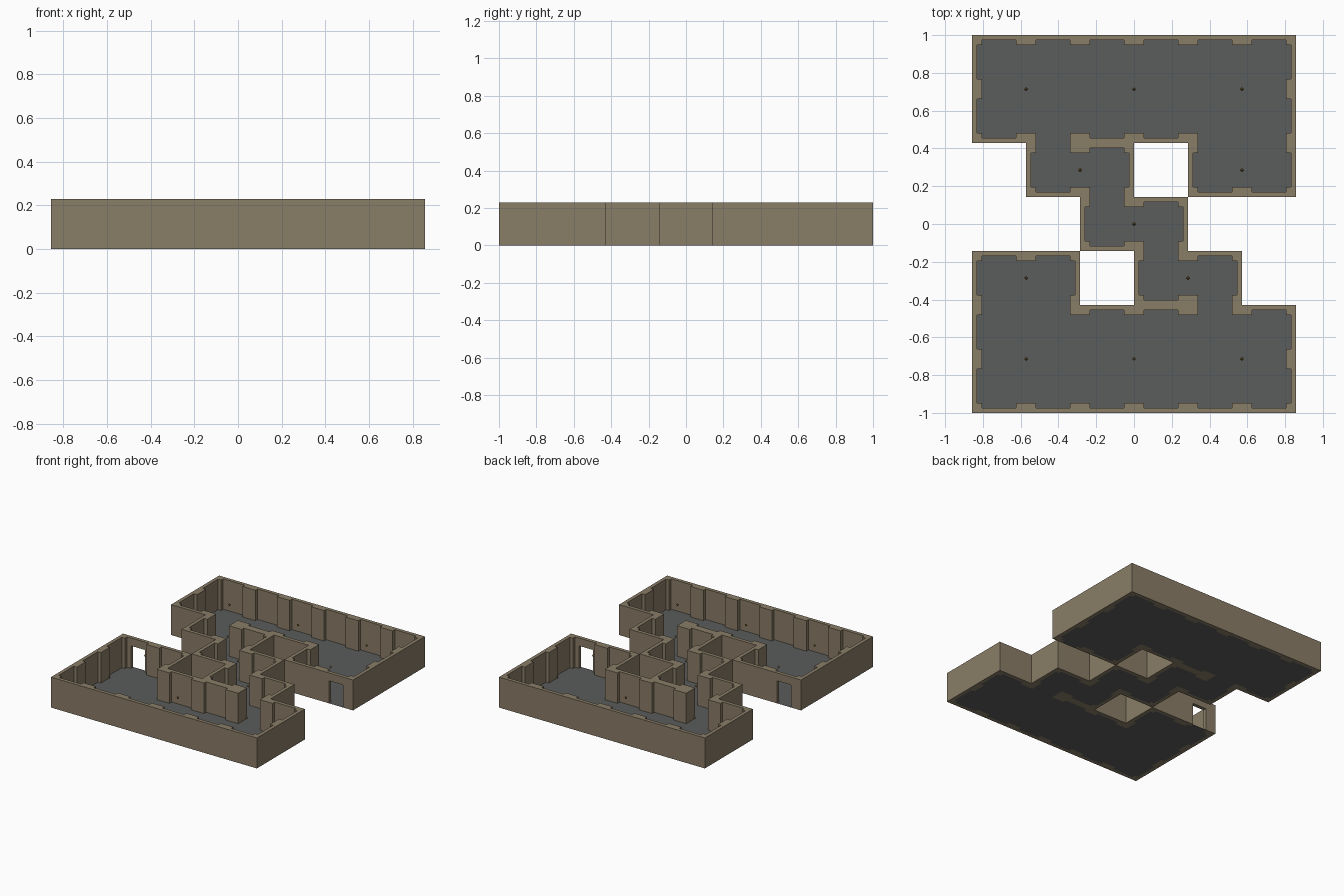
import bpy
import bmesh
from mathutils import Vector

if "Cube" in bpy.data.objects:
    bpy.data.objects.remove(bpy.data.objects["Cube"])

# Floor plan, listed from back to front: # is a room tile
PLAN = ["######",
        "######",
        ".##.##",
        "..##..",
        "##.##.",
        "######",
        "######"][::-1]
COLS, ROWS = 6, 7
TILE = 2 / 7
THIN, POST, DOOR = 0.027, 0.053, 0.116      # wall, post and doorway widths
LEVELS = [0, 0.17, 0.229]                   # ground, door head, wall top
BARRIERS = [{(2, 4), (2, 5)}, {(3, 1), (3, 2)}]   # walls between two tiles
DOORS = {(5, 4, 0), (0, 2, 6)}              # tile and the strip the door cuts
LAMPS = [(-2, 2.5), (0, 2.5), (2, 2.5), (-1, 1), (2, 1), (0, 0)]

# Each tile is split into seven strips both ways
jamb = (TILE - DOOR) / 2
CUTS = [0, THIN, POST, jamb, TILE - jamb, TILE - POST, TILE - THIN]
N = len(CUTS)


def lines(tiles):
    start = -tiles * TILE / 2
    edges = [start + t * TILE + c for t in range(tiles) for c in CUTS]
    return edges + [-start]


XS, YS = lines(COLS), lines(ROWS)


def room(i, j):
    return 0 <= i < COLS and 0 <= j < ROWS and PLAN[j][i] == "#"


def walled(a, b):
    return room(*a) != room(*b) or {a, b} in BARRIERS


def corner_post(i, j):
    """True if any wall meets the grid corner at the low side of tile i, j."""
    ring = [(i - 1, j - 1), (i, j - 1), (i, j), (i - 1, j)]
    return any(walled(ring[n], ring[n - 1]) for n in range(4))


def solid(u, v, k):
    """True if the small block u, v on level k is part of a wall."""
    i, s = divmod(u, N)
    j, t = divmod(v, N)
    if not room(i, j) or k not in (0, 1):
        return False
    if k == 0 and s == N // 2 and (i, j, t) in DOORS:
        return False
    sx = -1 if s < 2 else 1 if s >= N - 2 else 0
    sy = -1 if t < 2 else 1 if t >= N - 2 else 0
    if sx and sy and corner_post(i + (sx > 0), j + (sy > 0)):
        return True
    if s in (0, N - 1) and walled((i, j), (i + sx, j)):
        return True
    return t in (0, N - 1) and walled((i, j), (i, j + sy))


def add_face(bm, points, normal):
    face = bm.faces.new([bm.verts.new(p) for p in points])
    face.normal_update()
    if face.normal.dot(normal) < 0:
        face.normal_flip()


def side_points(block, axis, high):
    """Four corners of one side of a block."""
    a, b = [n for n in range(3) if n != axis]
    points = []
    for da, db in ((0, 0), (1, 0), (1, 1), (0, 1)):
        index = list(block)
        index[axis] += high
        index[a] += da
        index[b] += db
        points.append((XS[index[0]], YS[index[1]], LEVELS[index[2]]))
    return points


def material(name, colour):
    mat = bpy.data.materials.new(name)
    mat.use_nodes = True
    mat.diffuse_color = (*colour, 1)
    mat.node_tree.nodes["Principled BSDF"].inputs["Base Color"].default_value = (*colour, 1)
    return mat


def finish(bm, name, mat, merge=True):
    if merge:
        bmesh.ops.remove_doubles(bm, verts=bm.verts, dist=0.0001)
        bmesh.ops.dissolve_limit(bm, angle_limit=0.01, verts=bm.verts, edges=bm.edges)
    mesh = bpy.data.meshes.new(name)
    bm.to_mesh(mesh)
    bm.free()
    mesh.materials.append(mat)
    obj = bpy.data.objects.new(name, mesh)
    bpy.context.collection.objects.link(obj)
    return obj


stone = material("sandy stone", (0.254, 0.205, 0.136))
slate = material("grey slate", (0.102, 0.109, 0.104))
amber = material("dull amber", (0.20, 0.13, 0.04))

# Walls with posts, recesses and doorways, and the floor between them
walls, floor = bmesh.new(), bmesh.new()
for u in range(COLS * N):
    for v in range(ROWS * N):
        for k in (0, 1):
            block = (u, v, k)
            if not solid(*block):
                if k == 0 and room(u // N, v // N):
                    add_face(floor, side_points(block, 2, 0), Vector((0, 0, 1)))
                continue
            for axis in range(3):
                for high in (0, 1):
                    step = Vector((0, 0, 0))
                    step[axis] = 2 * high - 1
                    beside = [int(p + q) for p, q in zip(block, step)]
                    if not solid(*beside):
                        add_face(walls, side_points(block, axis, high), step)
finish(walls, "walls", stone)
finish(floor, "floor", slate)

# Small hanging lamps, the same after half a turn of the plan
spots = set(LAMPS) | {(-x, -y) for x, y in LAMPS}
for n, (x, y) in enumerate(sorted(spots)):
    bm = bmesh.new()
    bmesh.ops.create_uvsphere(bm, u_segments=4, v_segments=2, radius=0.011)
    lamp = finish(bm, f"lamp_{n + 1}", amber, merge=False)
    lamp.location = (x * TILE, y * TILE, 0.195)
